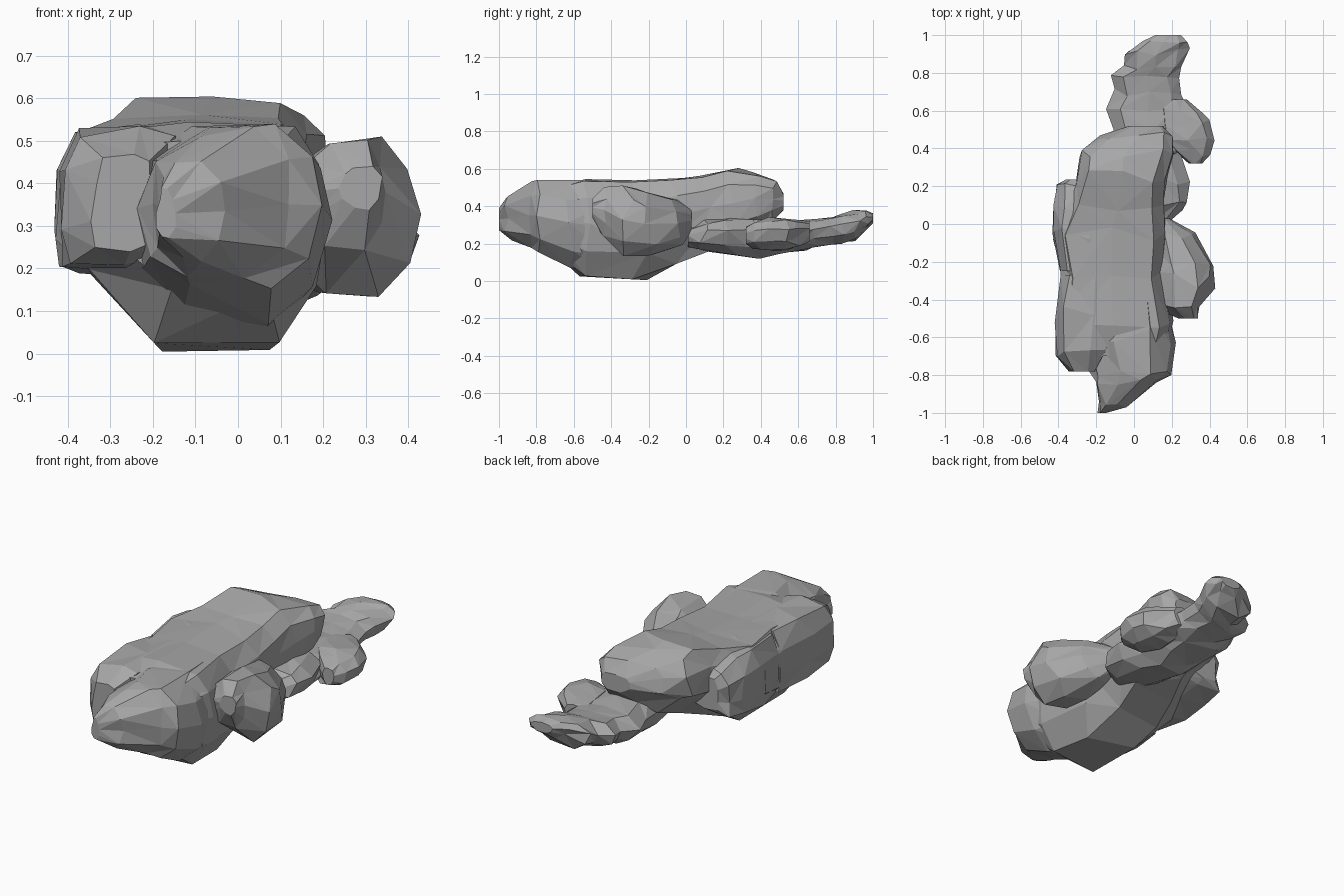
import bpy, bmesh, random
from mathutils import Vector

random.seed(7)
grey = bpy.data.materials.new("dark_stone")
grey.diffuse_color = (.39, .39, .39, 1)
rocks = []

# Unit cross-sections (x, z in 0..1), anticlockwise from the underside
DEEP = [(.36, 0), (.82, 0), (.97, .26), (1, .55), (.98, .8), (.88, .97),
        (.5, 1), (.1, .97), (0, .75), (0, .4), (.08, .33)]
ROUND = [(.3, .02), (.7, 0), (.93, .2), (1, .5), (.94, .78), (.72, 1),
         (.35, .97), (.08, .8), (0, .5), (.05, .22)]
BLOCK = [(.05, .03), (.6, 0), (1, .1), (1, .55), (.97, .92), (.65, 1),
         (.18, .96), (.02, .68), (0, .3)]
SLAB = [(.3, 0), (.72, .02), (.92, .3), (1, .65), (.85, .9),
        (.5, 1), (.18, .92), (0, .6), (.08, .25)]


def rock(name, shape, sections, rough=.015):
    """Loft a faceted rock through sections of (y, x0, x1, z0, z1)."""
    bm = bmesh.new()
    rings = []
    last = len(sections) - 1
    for i, (y, x0, x1, z0, z1) in enumerate(sections):
        ring = []
        end = i in (0, last)
        r = rough * (.4 if end else 1)
        gap = 0 if end else min(.045, .4 * (y - sections[i - 1][0]),
                                .4 * (sections[i + 1][0] - y))
        for u, v in shape:
            p = Vector((x0 + u * (x1 - x0) + random.uniform(-r, r),
                        y + random.uniform(-gap, gap),
                        z0 + v * (z1 - z0) + random.uniform(-r, r) * .6))
            p.z = max(p.z, 0)
            ring.append(bm.verts.new(p))
        rings.append(ring)
    n = len(shape)
    for a, b in zip(rings, rings[1:]):
        for k in range(n):
            m = (k + 1) % n
            if random.random() < .5:
                bm.faces.new((a[k], a[m], b[m]))
                bm.faces.new((a[k], b[m], b[k]))
            else:
                bm.faces.new((a[k], a[m], b[k]))
                bm.faces.new((a[m], b[m], b[k]))
    bm.faces.new(rings[0])
    bm.faces.new(rings[-1])
    bmesh.ops.recalc_face_normals(bm, faces=bm.faces)
    me = bpy.data.meshes.new(name)
    bm.to_mesh(me)
    bm.free()
    me.materials.append(grey)
    ob = bpy.data.objects.new(name, me)
    bpy.context.collection.objects.link(ob)
    rocks.append(ob)


# Main mass, deepest near the middle and overhanging at the back
rock("rock_formation", DEEP, [
    (-.70, -.33, .16, .15, .50), (-.53, -.40, .20, .03, .54),
    (-.25, -.39, .17, .005, .54), (-.05, -.42, .17, .09, .545),
    (.10, -.36, .17, .16, .57), (.24, -.30, .17, .20, .605),
    (.38, -.29, .20, .27, .575), (.47, -.17, .20, .32, .54),
    (.52, -.02, .15, .38, .47)])

# Pointed front mass
rock("front_rock", ROUND, [
    (-1.0, -.19, -.15, .27, .39), (-.95, -.19, -.03, .22, .46),
    (-.84, -.21, .13, .17, .53), (-.79, -.23, .21, .15, .54),
    (-.60, -.27, .21, .07, .54), (-.40, -.20, .17, .03, .53)])

# Left front lump
rock("left_front_rock", BLOCK, [
    (-.78, -.34, -.20, .24, .47), (-.68, -.42, -.14, .20, .53),
    (-.48, -.42, -.12, .19, .54), (-.27, -.39, -.10, .18, .53)])

# Left rear shoulder
rock("left_rear_rock", BLOCK, [
    (-.25, -.39, -.15, .19, .52), (-.06, -.44, -.12, .19, .54),
    (.09, -.43, -.12, .21, .53), (.20, -.41, -.18, .24, .49),
    (.235, -.36, -.22, .27, .45)])

# Boulder on the right side, undercut at the front
rock("right_boulder", ROUND, [
    (-.50, .24, .34, .34, .44), (-.44, .15, .36, .25, .50),
    (-.30, .10, .43, .14, .51), (-.19, .10, .41, .13, .48),
    (-.05, .09, .31, .19, .43), (.03, .09, .19, .27, .38)])

# Low rear ledge
rock("rear_ledge", SLAB, [
    (.01, 0, .18, .18, .28), (.10, -.06, .29, .16, .33),
    (.25, -.09, .29, .13, .35), (.36, -.10, .25, .12, .35),
    (.48, -.11, .27, .14, .34), (.62, -.14, .27, .16, .33),
    (.70, -.10, .26, .18, .33), (.78, -.12, .24, .19, .345),
    (.83, -.05, .26, .20, .36), (.91, -.05, .29, .22, .375),
    (.97, .04, .285, .28, .38), (1.0, .11, .25, .31, .36)], .012)

# Knob on the right of the ledge
rock("ledge_knob", SLAB, [
    (.32, .29, .36, .20, .29), (.38, .20, .40, .17, .32),
    (.45, .12, .435, .16, .34), (.53, .12, .40, .16, .34),
    (.60, .12, .36, .18, .33), (.66, .16, .28, .21, .32)], .01)

# Weld every mass into one solid
main, parts = rocks[0], rocks[1:]
for part in parts:
    mod = main.modifiers.new("weld_" + part.name, 'BOOLEAN')
    mod.operation = 'UNION'
    mod.solver = 'EXACT'
    mod.use_self = True
    mod.object = part
deps = bpy.context.evaluated_depsgraph_get()
main.data = bpy.data.meshes.new_from_object(main.evaluated_get(deps))
main.modifiers.clear()
for part in parts:
    bpy.data.objects.remove(part)
